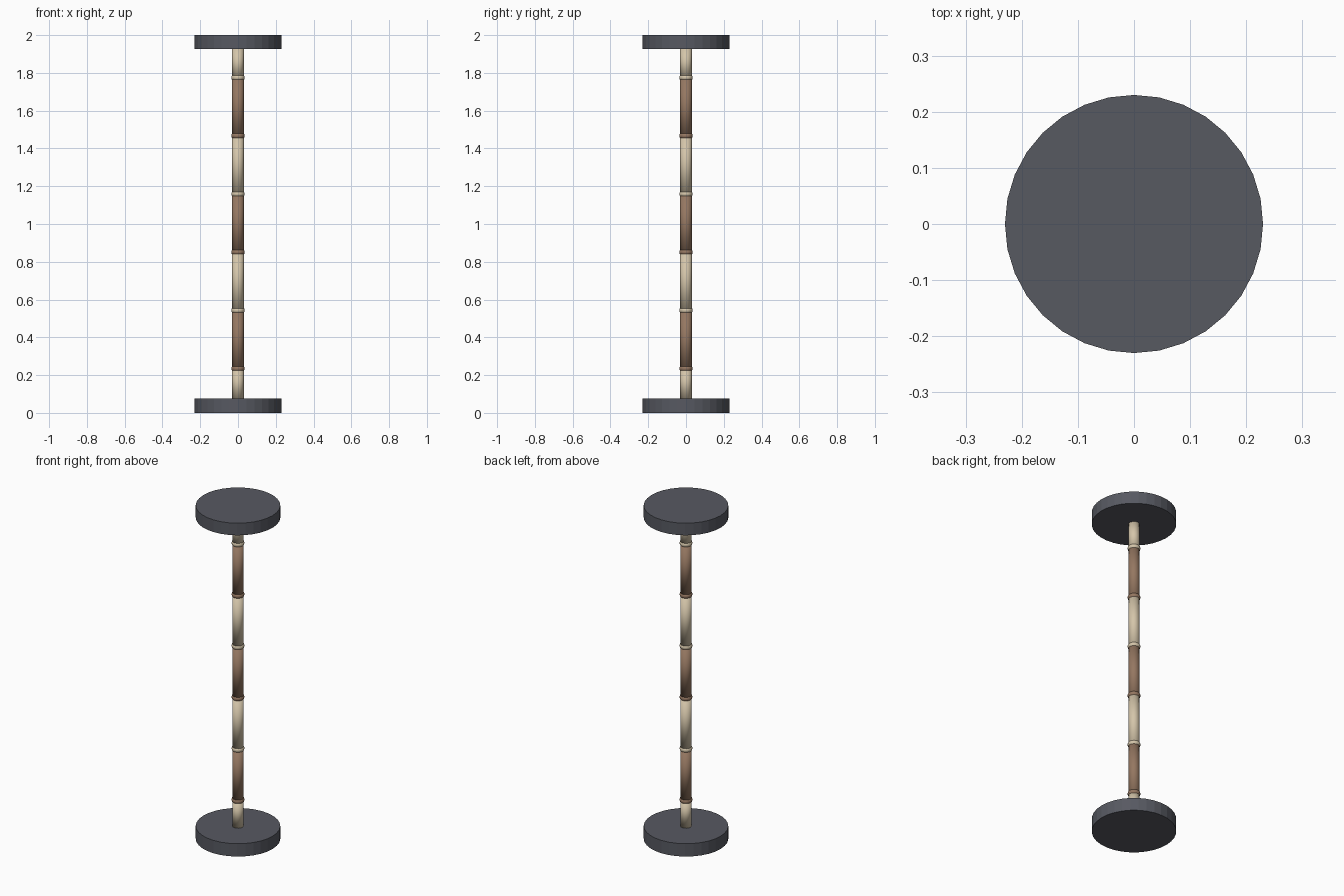
import bpy, bmesh, math

if "Cube" in bpy.data.objects:
    bpy.data.objects.remove(bpy.data.objects["Cube"])


def material(name, rgb):
    m = bpy.data.materials.new(name)
    m.diffuse_color = (*rgb, 1)
    m.use_nodes = True
    m.node_tree.nodes["Principled BSDF"].inputs["Base Color"].default_value = m.diffuse_color
    return m


CREAM = material("cream", (0.66, 0.56, 0.40))
BROWN = material("brown", (0.30, 0.185, 0.12))
GREY = material("dark grey", (0.095, 0.10, 0.12))


def finish(bm, name, mat, smooth):
    bmesh.ops.recalc_face_normals(bm, faces=bm.faces)
    for f in bm.faces:
        f.smooth = smooth
    me = bpy.data.meshes.new(name)
    bm.to_mesh(me)
    bm.free()
    me.materials.append(mat)
    ob = bpy.data.objects.new(name, me)
    bpy.context.collection.objects.link(ob)


def cylinder(name, radius, z0, z1, sides, mat, smooth):
    bm = bmesh.new()
    bmesh.ops.create_cone(bm, cap_ends=True, segments=sides, radius1=radius,
                          radius2=radius, depth=z1 - z0)
    bmesh.ops.translate(bm, verts=bm.verts, vec=(0, 0, (z0 + z1) / 2))
    finish(bm, name, mat, smooth)


def ring(name, major, minor, z, mat, sides=20, tube=12):
    bm = bmesh.new()
    loops = []
    for i in range(sides):
        a = 2 * math.pi * i / sides
        loop = []
        for j in range(tube):
            b = 2 * math.pi * j / tube
            r = major + minor * math.cos(b)
            loop.append(bm.verts.new((r * math.cos(a), r * math.sin(a),
                                      z + minor * math.sin(b))))
        loops.append(loop)
    for i in range(sides):
        p, q = loops[i], loops[(i + 1) % sides]
        for j in range(tube):
            k = (j + 1) % tube
            bm.faces.new((p[j], q[j], q[k], p[k]))
    finish(bm, name, mat, True)


# end discs
cylinder("bottom_disc", 0.23, 0, 0.077, 32, GREY, False)
cylinder("top_disc", 0.23, 1.927, 2, 32, GREY, False)

# jointed pole: alternating segments, each with a ring at its lower end
joints = [0.235 + 0.308 * i for i in range(6)]
ends = [0.077] + joints + [1.927]
for i in range(7):
    mat = BROWN if i % 2 else CREAM
    cylinder(f"pole_segment_{i + 1}", 0.031, ends[i], ends[i + 1], 20, mat, True)
    if i:
        ring(f"joint_ring_{i}", 0.018, 0.0175, ends[i], mat)
